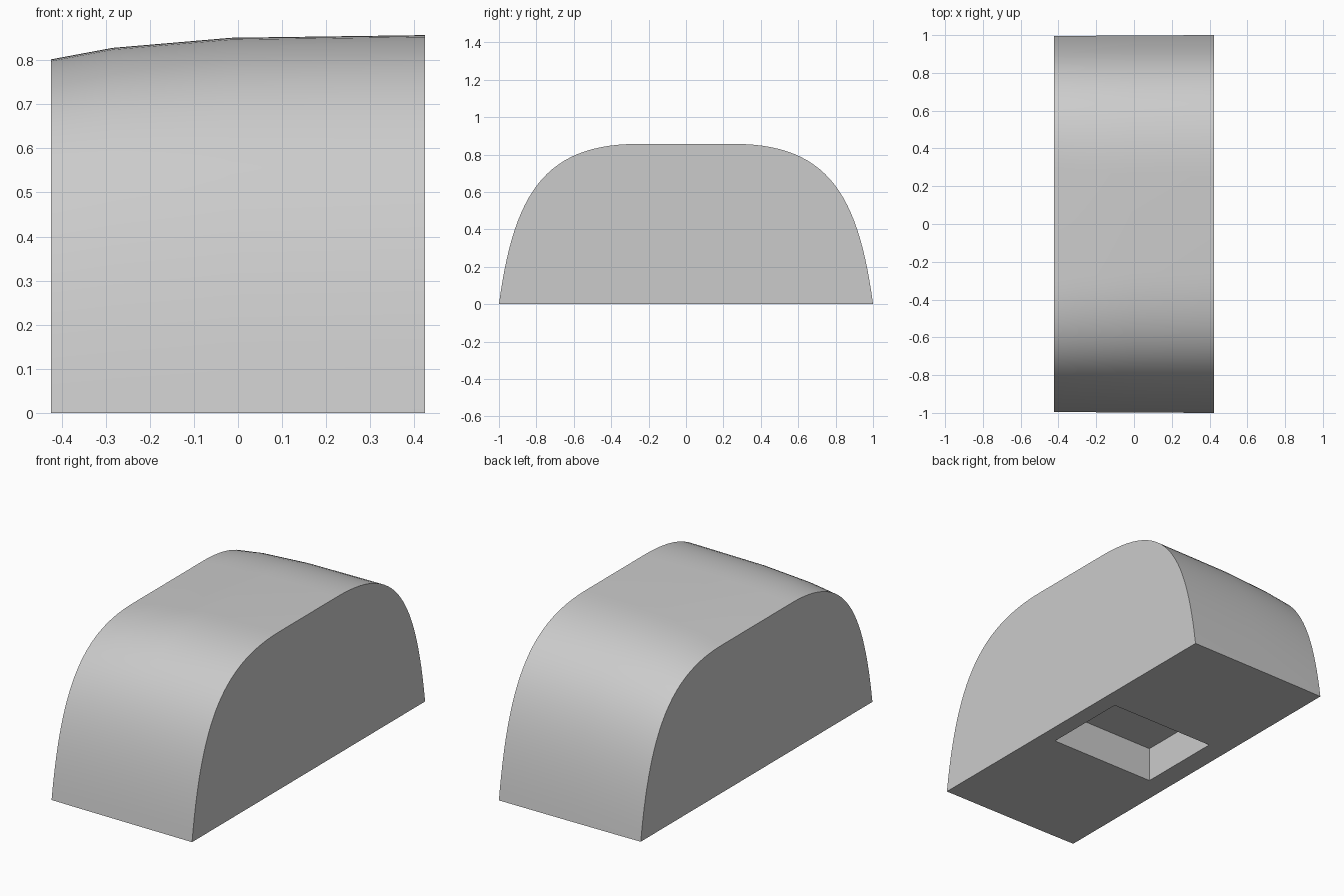
import bpy
import bmesh
import math
from mathutils import Vector
from mathutils.geometry import interpolate_bezier

cube = bpy.data.objects.get("Cube")
if cube:
    bpy.data.objects.remove(cube, do_unlink=True)

grey = bpy.data.materials.new("light_grey")
grey.use_nodes = True
grey.diffuse_color = (0.6, 0.6, 0.6, 1)
grey.node_tree.nodes["Principled BSDF"].inputs["Base Color"].default_value = grey.diffuse_color


def arch_profile(half_width, height, half_flat):
    """Arch in the yz plane: curved shoulders joined by a flat crown."""
    side = interpolate_bezier(
        Vector((half_width, 0)),
        Vector((half_width * 0.92, height * 0.7)),
        Vector((half_width * 0.75, height)),
        Vector((half_flat, height)), 28)
    return [(p.x, p.y) for p in side] + [(-p.x, p.y) for p in reversed(side)]


# Cross-sections along x: position, half width, height, half of flat crown
STATIONS = [
    (-0.424, 0.994, 0.802, 0.30),
    (-0.285, 0.996, 0.828, 0.28),
    (-0.015, 0.998, 0.851, 0.26),
    (0.424, 1.0, 0.857, 0.25),
]

# Arched body, lofted through the cross-sections
bm = bmesh.new()
rings = []
for x, width, height, flat in STATIONS:
    rings.append([bm.verts.new((x, y, z)) for y, z in arch_profile(width, height, flat)])
for a, b in zip(rings, rings[1:]):
    for i in range(len(a)):
        j = (i + 1) % len(a)
        bm.faces.new((a[i], a[j], b[j], b[i]))
bm.faces.new(rings[0])
bm.faces.new(rings[-1])
bmesh.ops.recalc_face_normals(bm, faces=bm.faces)
mesh = bpy.data.meshes.new("arched_body")
bm.to_mesh(mesh)
bm.free()
mesh.materials.append(grey)
body = bpy.data.objects.new("arched_body", mesh)
bpy.context.collection.objects.link(body)

# Rectangular recess in the underside
DEPTH = 0.19
bpy.ops.mesh.primitive_cube_add(size=1, location=(0.013, 0, 0))
cutter = bpy.context.object
cutter.name = "recess_cutter"
cutter.scale = (0.637, 0.48, 2 * DEPTH)
cutter.hide_render = True
cutter.data.materials.append(grey)

bpy.ops.object.select_all(action="DESELECT")
body.select_set(True)
bpy.context.view_layer.objects.active = body
cut = body.modifiers.new("recess", "BOOLEAN")
cut.operation = "DIFFERENCE"
cut.solver = "EXACT"
cut.object = cutter
bpy.ops.object.modifier_apply(modifier=cut.name)
bpy.data.objects.remove(cutter, do_unlink=True)

# Smooth curved shell with sharp ends and recess
bpy.ops.object.shade_smooth_by_angle(angle=math.radians(30))
